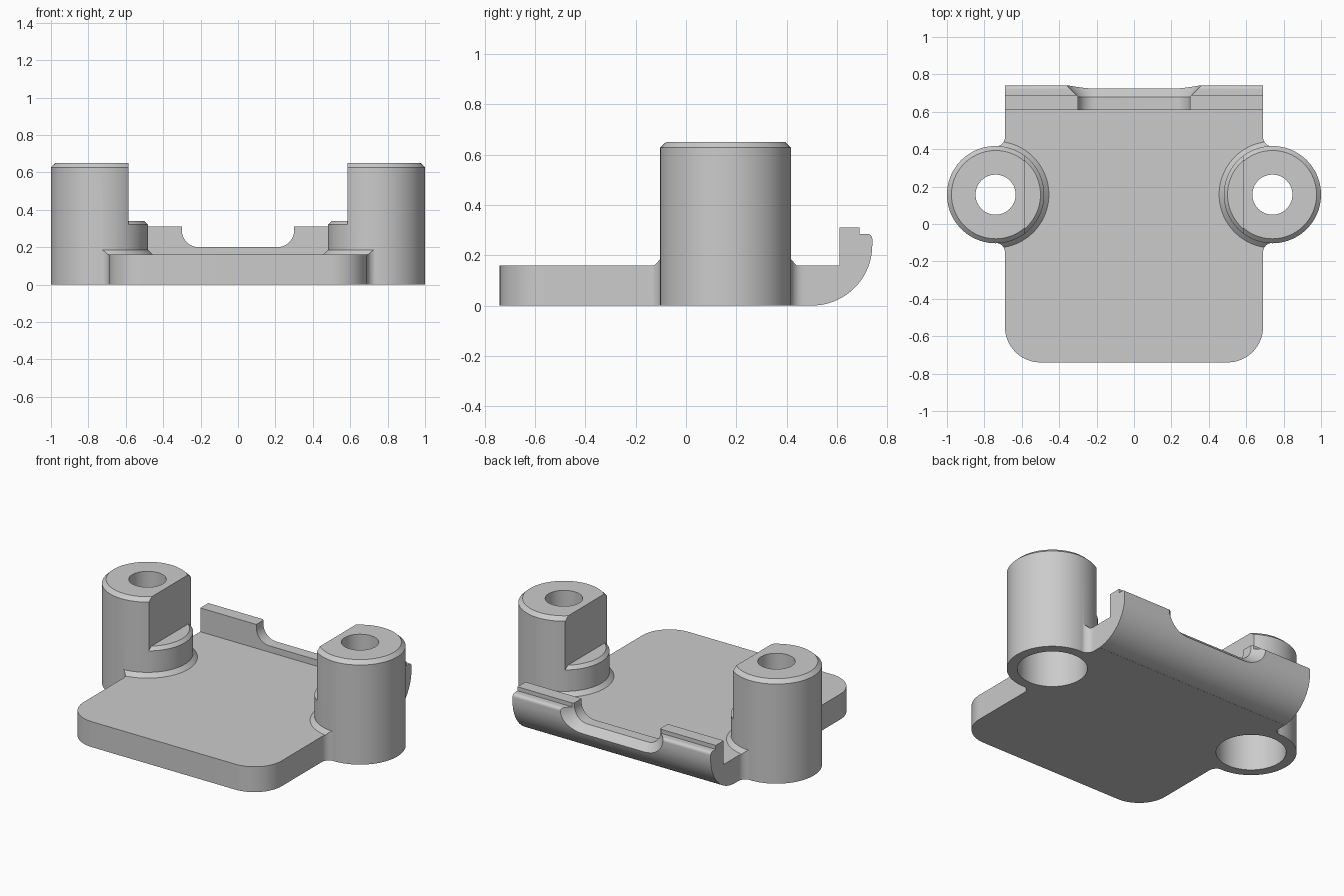
import bpy, bmesh, math
from math import sin, cos, radians, pi

if "Cube" in bpy.data.objects:
    bpy.data.objects.remove(bpy.data.objects["Cube"], do_unlink=True)

grey = bpy.data.materials.new("plain grey")
grey.use_nodes = True
grey.diffuse_color = (0.6, 0.6, 0.6, 1)
grey.node_tree.nodes["Principled BSDF"].inputs["Base Color"].default_value = (0.6, 0.6, 0.6, 1)

SEGMENTS = 96
BOSS_X, BOSS_Y, BOSS_R = 0.74, 0.157, 0.26
HALF_W, FILLET = 0.69, 0.05


def loft(name, rings):
    """Closed solid through rings with equal point counts."""
    bm = bmesh.new()
    loops = [[bm.verts.new(p) for p in ring] for ring in rings]
    n = len(loops[0])
    for a, b in zip(loops, loops[1:]):
        for i in range(n):
            j = (i + 1) % n
            bm.faces.new((a[i], a[j], b[j], b[i]))
    bm.faces.new(loops[0])
    bm.faces.new(loops[-1])
    bmesh.ops.recalc_face_normals(bm, faces=bm.faces)
    mesh = bpy.data.meshes.new(name)
    bm.to_mesh(mesh)
    bm.free()
    mesh.materials.append(grey)
    obj = bpy.data.objects.new(name, mesh)
    bpy.context.collection.objects.link(obj)
    return obj


def turned(name, side, profile):
    """Round solid on a boss axis from (radius, height) pairs."""
    angles = [2 * pi * i / SEGMENTS for i in range(SEGMENTS)]
    return loft(name, [[(side * BOSS_X + r * cos(a), BOSS_Y + r * sin(a), z)
                        for a in angles] for r, z in profile])


def block(name, x0, x1, y0, y1, z0, z1):
    return loft(name, [[(x0, y0, z), (x1, y0, z), (x1, y1, z), (x0, y1, z)] for z in (z0, z1)])


def arc(cx, cy, r, start, end, steps=16):
    return [(cx + r * cos(radians(start + (end - start) * i / steps)),
             cy + r * sin(radians(start + (end - start) * i / steps))) for i in range(steps + 1)]


def measure(mesh):
    """Volume of a mesh, or zero if it is not closed."""
    bm = bmesh.new()
    bm.from_mesh(mesh)
    volume = abs(bm.calc_volume()) if all(e.is_manifold for e in bm.edges) else 0
    bm.free()
    return volume


def combine(target, tool, operation):
    """Boolean that takes the first solver giving a sound, closed solid."""
    least = measure(target.data) * (1 if operation == 'UNION' else 0.4)
    for solver in ('MANIFOLD', 'EXACT'):
        mod = target.modifiers.new("combine", 'BOOLEAN')
        mod.operation, mod.solver, mod.object = operation, solver, tool
        graph = bpy.context.evaluated_depsgraph_get()
        result = bpy.data.meshes.new_from_object(target.evaluated_get(graph))
        target.modifiers.clear()
        if measure(result) > least:
            break
    target.data = result
    bpy.data.objects.remove(tool, do_unlink=True)


# Side section: plate (left thick below for trimming) with a curved, stepped rear lip
section = [(-0.9, -0.05), (0.5, -0.05)] + arc(0.5, 0.24, 0.24, -86, 0, 24)
section += arc(0.72, 0.265, 0.02, 0, 90, 6)
section += [(0.69, 0.285), (0.69, 0.31), (0.61, 0.31), (0.61, 0.16), (-0.9, 0.16)]
body = loft("bracket_body", [[(x, y, z) for y, z in section] for x in (-1.1, 1.1)])

# Sloped collars where the bosses meet the plate
for side in (-1, 1):
    combine(body, turned("collar", side, [(0.335, 0.11), (0.245, 0.20)]), 'UNION')

# Plan outline: rounded front corners and filleted ears running into the bosses
reach = BOSS_R + FILLET - 0.002
half = arc(0.5, -0.55, 0.19, -90, 0)
half += arc(HALF_W + FILLET, BOSS_Y - reach, FILLET, 180, 90, 10)
half += arc(HALF_W + FILLET, BOSS_Y + reach, FILLET, -90, -180, 10)
half += [(HALF_W, 0.9)]
outline = half + [(-x, y) for x, y in reversed(half)]
combine(body, loft("plan_outline", [[(x, y, z) for x, y in outline] for z in (-0.2, 0.6)]), 'INTERSECT')

# Rear notch with rounded bottom corners, flaring outwards at the back
rings = []
for y, grow in ((0.5, 0), (0.68, 0), (0.80, 0.12)):
    r = 0.09 + grow
    u = [(-0.21 - r, 0.6)] + arc(-0.21, 0.29, r, 180, 270) + arc(0.21, 0.29, r, 270, 360) + [(0.21 + r, 0.6)]
    rings.append([(x, y, z) for x, z in u])
combine(body, loft("notch", rings), 'DIFFERENCE')

# Bosses: chamfered posts, flattened on the inside above a chamfered step
for side in (-1, 1):
    boss = turned("boss", side, [(BOSS_R, -0.08), (BOSS_R, 0.627), (0.236, 0.65)])
    flat = block("flat_cut", side * 0.2, side * 0.585, -0.4, 0.7, 0.31, 0.9)
    combine(flat, turned("step", side, [(0.30, 0.28), (0.24, 0.34)]), 'DIFFERENCE')
    combine(boss, flat, 'DIFFERENCE')
    combine(body, boss, 'UNION')

# Flat underside
combine(body, block("underside_cut", -1.5, 1.5, -1.5, 1.5, -0.4, 0), 'DIFFERENCE')

# Screw holes with wide counterbores from below
for side in (-1, 1):
    bore = turned("bore", side, [(0.2, -0.1), (0.2, 0.28), (0.107, 0.28), (0.107, 0.9)])
    combine(body, bore, 'DIFFERENCE')

# Smooth shading with sharp edges kept
bpy.ops.object.select_all(action='DESELECT')
body.select_set(True)
bpy.context.view_layer.objects.active = body
bpy.ops.object.shade_smooth_by_angle(angle=radians(25))
